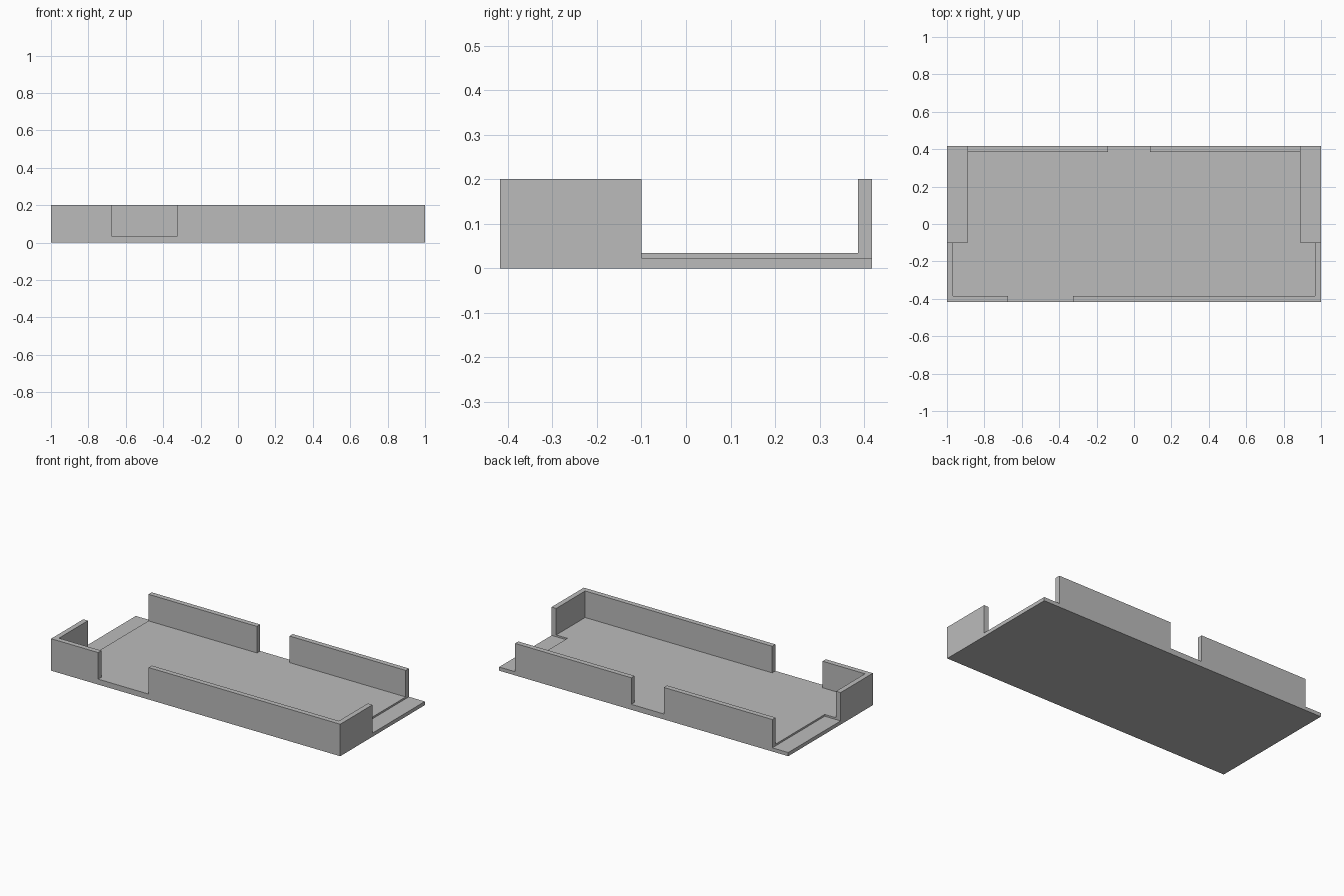
import bpy
import bmesh
from mathutils import Vector

cube = bpy.data.objects.get("Cube")
if cube:
    bpy.data.objects.remove(cube, do_unlink=True)

HALF_X, HALF_Y, HEIGHT = 1.0, 0.418, 0.2
WALL, FLOOR, LEDGE = 0.032, 0.034, 0.023
LEDGE_X, LEDGE_Y = 0.89, -0.1
OVER = 0.1  # how far cutters reach past the outside

grey = bpy.data.materials.new("plain grey")
grey.use_nodes = True
grey.diffuse_color = (0.5, 0.5, 0.5, 1)
grey.node_tree.nodes["Principled BSDF"].inputs["Base Color"].default_value = (0.5, 0.5, 0.5, 1)


def box(name, low, high):
    low, high = Vector(low), Vector(high)
    bm = bmesh.new()
    bmesh.ops.create_cube(bm, size=1)
    for v in bm.verts:
        v.co = (low + high) / 2 + v.co * (high - low)
    mesh = bpy.data.meshes.new(name)
    bm.to_mesh(mesh)
    bm.free()
    mesh.materials.append(grey)
    obj = bpy.data.objects.new(name, mesh)
    bpy.context.collection.objects.link(obj)
    return obj


# Solid block for the tray
tray = box("open_tray", (-HALF_X, -HALF_Y, 0), (HALF_X, HALF_Y, HEIGHT))
top = HEIGHT + OVER
inner_x, inner_y = HALF_X - WALL, HALF_Y - WALL

# Main cavity, then the front and back wall openings
cutters = [
    box("cavity_cutter", (-inner_x, -inner_y, FLOOR), (inner_x, inner_y, top)),
    box("front_gap_cutter", (-0.675, -HALF_Y - OVER, FLOOR), (-0.326, -0.3, top)),
    box("back_gap_cutter", (-0.139, 0.3, FLOOR), (0.086, HALF_Y + OVER, top)),
]

# Lowered ledges at both rear corners
for side, name in ((-1, "right"), (1, "left")):
    a, b = sorted((side * LEDGE_X, side * (HALF_X + OVER)))
    cutters.append(box(name + "_ledge_cutter", (a, LEDGE_Y, LEDGE), (b, HALF_Y + OVER, top)))

for cutter in cutters:
    cutter.hide_render = True
    mod = tray.modifiers.new(cutter.name, "BOOLEAN")
    mod.operation = "DIFFERENCE"
    mod.solver = "EXACT"
    mod.object = cutter

# Bake the cuts and remove the cutters
depsgraph = bpy.context.evaluated_depsgraph_get()
result = bpy.data.meshes.new_from_object(tray.evaluated_get(depsgraph))
tray.modifiers.clear()
tray.data = result
for cutter in cutters:
    bpy.data.objects.remove(cutter, do_unlink=True)
